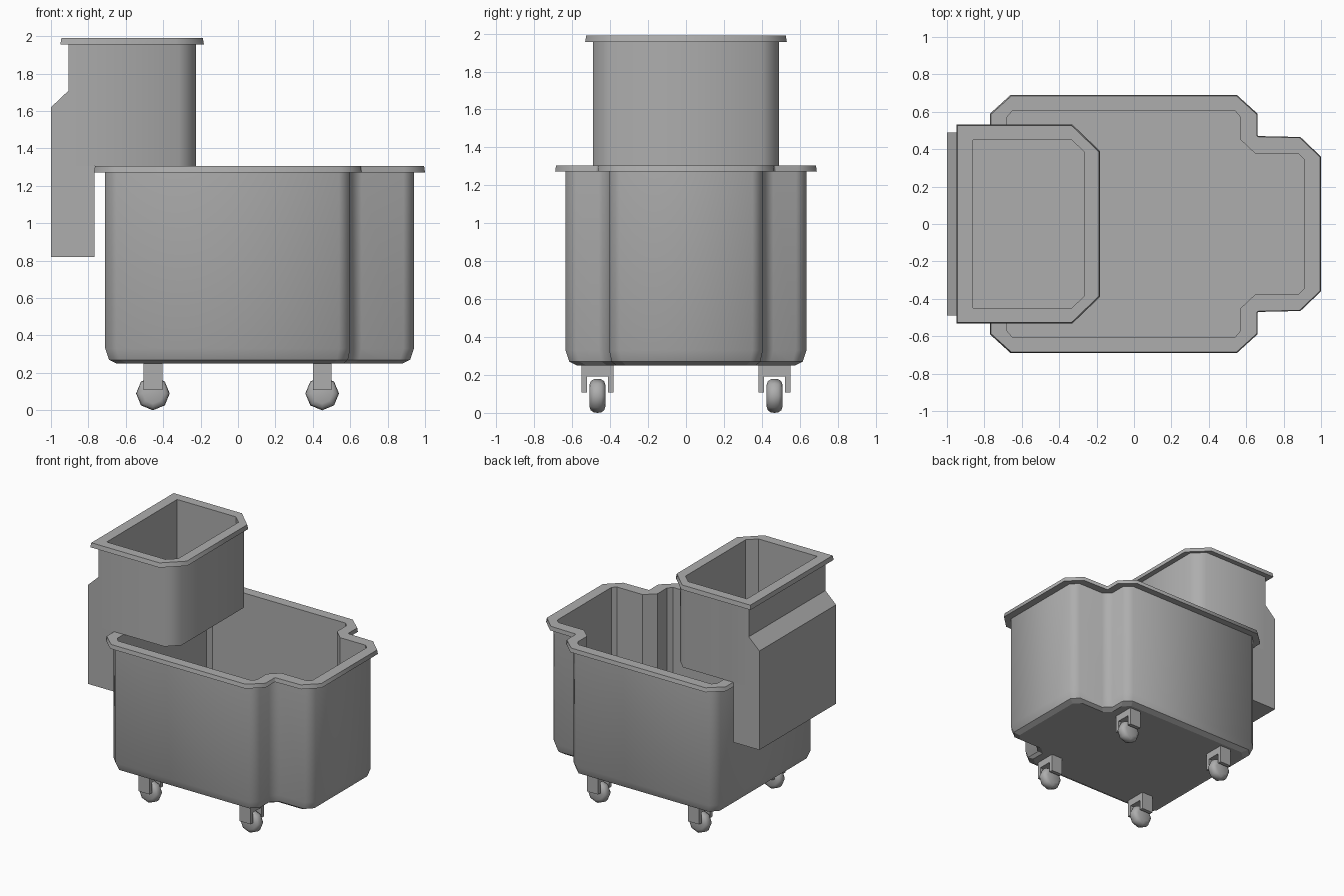
import bpy, bmesh, math

if "Cube" in bpy.data.objects:
    bpy.data.objects.remove(bpy.data.objects["Cube"])

grey = bpy.data.materials.new("dark_grey")
grey.diffuse_color = (.42, .42, .42, 1)
grey.use_nodes = True
grey.node_tree.nodes["Principled BSDF"].inputs["Base Color"].default_value = grey.diffuse_color

def finish(name, bm, smooth=None, flat=()):
    """Make the object; faces whose index is in flat stay flat shaded."""
    bmesh.ops.recalc_face_normals(bm, faces=bm.faces)
    me = bpy.data.meshes.new(name)
    bm.to_mesh(me)
    bm.free()
    me.materials.append(grey)
    ob = bpy.data.objects.new(name, me)
    bpy.context.collection.objects.link(ob)
    if smooth:
        bpy.ops.object.select_all(action='DESELECT')
        ob.select_set(True)
        bpy.context.view_layer.objects.active = ob
        bpy.ops.object.shade_smooth_by_angle(angle=math.radians(smooth))
        for i in flat:
            me.polygons[i].use_smooth = False
    return ob

def loft(name, rings, smooth=None, flat_bands=()):
    """Skin a stack of equal-length rings and cap both ends."""
    bm = bmesh.new()
    vs = [[bm.verts.new(p) for p in r] for r in rings]
    n = len(vs[0])
    for a, b in zip(vs, vs[1:]):
        for i in range(n):
            j = (i + 1) % n
            bm.faces.new((a[i], a[j], b[j], b[i]))
    bm.faces.new(vs[0])
    bm.faces.new(vs[-1])
    total = len(bm.faces)
    flat = [k * n + i for k in flat_bands for i in range(n)]
    if flat_bands:
        flat += [total - 2, total - 1]
    return finish(name, bm, smooth, flat)

def ring(half, z, inset=0.0):
    """Mirror a half outline across y = 0, optionally shrinking it evenly."""
    pts = half + [(x, -y) for x, y in reversed(half)]
    xs = [p[0] for p in pts]
    cx, hx = (max(xs) + min(xs)) / 2, (max(xs) - min(xs)) / 2
    hy = max(p[1] for p in pts)
    sx, sy = 1 - inset / hx, 1 - inset / hy
    return [(cx + (x - cx) * sx, y * sy, z) for x, y in pts]

def box(bm, x0, x1, y0, y1, z0, z1):
    v = bmesh.ops.create_cube(bm, size=1)['verts']
    for p in v:
        p.co = ((x0 + x1) / 2 + p.co.x * (x1 - x0),
                (y0 + y1) / 2 + p.co.y * (y1 - y0),
                (z0 + z1) / 2 + p.co.z * (z1 - z0))

# Main tub with stepped narrow end, flared rim and hollow inside
wall = [(-.71, .575), (-.65, .635), (.54, .635), (.60, .58),
        (.60, .46), (.66, .405), (.885, .405), (.94, .35)]
rim = [(-.77, .59), (-.66, .69), (.55, .69), (.66, .59),
       (.66, .475), (.665, .47), (.89, .465), (1.0, .36)]
hole = [(-.68, .57), (-.65, .605), (.54, .605), (.57, .57),
        (.57, .45), (.65, .375), (.88, .375), (.91, .345)]
loft("tub", [ring(wall, .25, .06), ring(wall, .27, .02), ring(wall, .33),
             ring(wall, 1.272), ring(rim, 1.272), ring(rim, 1.305, .005),
             ring(hole, 1.305), ring(hole, .29)], 50, (0, 6))

# Upper hopper resting on the tub rim
h_wall = [(-.905, .49), (-.315, .49), (-.225, .40)]
h_rim = [(-.95, .532), (-.33, .532), (-.182, .39)]
h_hole = [(-.86, .45), (-.335, .45), (-.265, .385)]
loft("hopper", [ring(h_wall, 1.305), ring(h_wall, 1.955), ring(h_rim, 1.955),
                ring(h_rim, 1.99, .006), ring(h_hole, 1.99), ring(h_hole, 1.35)], 50, (4,))

# Hanging back of the hopper, hooked down behind the tub
profile = [(-.905, 1.71), (-1, 1.62), (-1, .82), (-.768, .82), (-.768, 1.305), (-.905, 1.305)]
loft("hopper_back", [[(x, y, z) for x, z in profile] for y in (-.49, .49)])

# Four casters: fork and eight-sided rounded wheel
tyre = [(-.043, .055), (-.035, .077), (-.02, .087), (0, .09),
        (.02, .087), (.035, .077), (.043, .055)]
for cx in (-.455, .45):
    for cy in (-.467, .467):
        tag = ("back" if cx < 0 else "front") + ("_right" if cy < 0 else "_left")
        bm = bmesh.new()
        box(bm, cx - .05, cx + .05, cy - .085, cy + .085, .193, .255)
        for s in (-1, 1):
            box(bm, cx - .05, cx + .05, cy + s * .07 - .015, cy + s * .07 + .015, .108, .193)
        finish("caster_fork_" + tag, bm)
        loft("caster_wheel_" + tag,
             [[(cx + r * math.cos(i * math.pi / 4), cy + y, .09 + r * math.sin(i * math.pi / 4))
               for i in range(8)] for y, r in tyre], 60)
